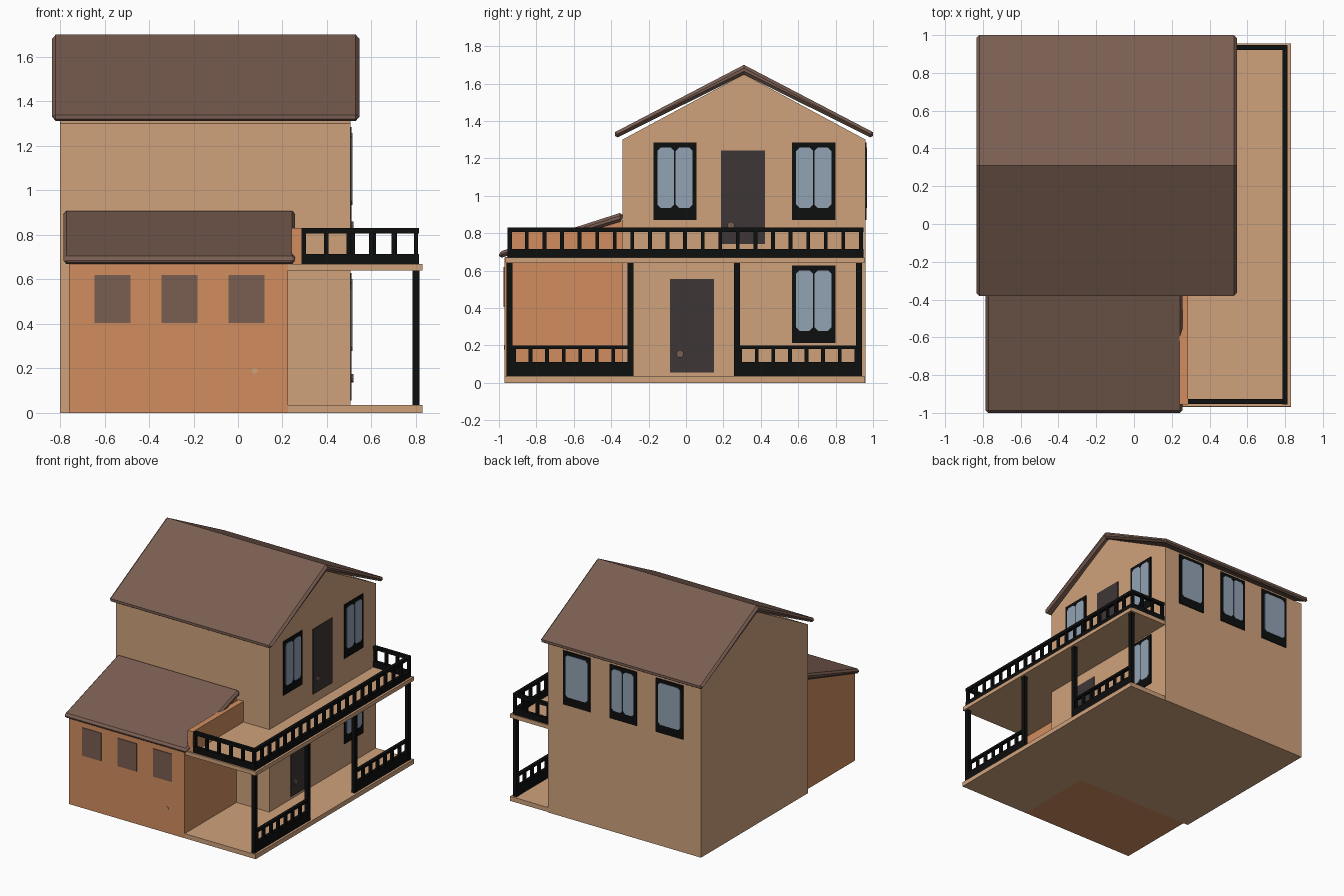
import bpy, bmesh, math

if "Cube" in bpy.data.objects:
    bpy.data.objects.remove(bpy.data.objects["Cube"])


def material(name, r, g, b):
    m = bpy.data.materials.new(name)
    lin = [(c / 255 / 12.92) if c < 10 else ((c / 255 + 0.055) / 1.055) ** 2.4 for c in (r, g, b)]
    m.diffuse_color = (*lin, 1)
    m.use_nodes = True
    m.node_tree.nodes["Principled BSDF"].inputs["Base Color"].default_value = m.diffuse_color
    return m


TAN = material("tan_plaster", 207, 162, 124)
ORANGE = material("orange_plaster", 209, 141, 96)
ROOF = material("brown_roof", 122, 94, 82)
BLACK = material("black_paint", 13, 14, 14)
GLASS = material("blue_glass", 146, 162, 180)
DOOR = material("dark_door", 62, 54, 54)


def prism(name, pts, axis, a, b, mat, bevel=0):
    """Extrude a profile along x (points are y,z) or along y (points are x,z)."""
    bm = bmesh.new()
    ends = []
    for t in (a, b):
        ends.append([bm.verts.new((t, u, z) if axis == 'x' else (u, t, z)) for u, z in pts])
    n = len(pts)
    bm.faces.new(ends[0])
    bm.faces.new(ends[1])
    for i in range(n):
        j = (i + 1) % n
        bm.faces.new((ends[0][i], ends[0][j], ends[1][j], ends[1][i]))
    bmesh.ops.recalc_face_normals(bm, faces=bm.faces[:])
    me = bpy.data.meshes.new(name)
    bm.to_mesh(me)
    bm.free()
    me.materials.append(mat)
    ob = bpy.data.objects.new(name, me)
    bpy.context.collection.objects.link(ob)
    if bevel:
        mod = ob.modifiers.new("edge_bevel", 'BEVEL')
        mod.width = bevel
        mod.limit_method = 'ANGLE'
        mod.angle_limit = math.radians(65)
    return ob


def rect(u0, u1, z0, z1):
    return [(u0, z0), (u1, z0), (u1, z1), (u0, z1)]


def rounded(u0, u1, z0, z1, c):
    return [(u0 + c, z0), (u1 - c, z0), (u1, z0 + c), (u1, z1 - c),
            (u1 - c, z1), (u0 + c, z1), (u0, z1 - c), (u0, z0 + c)]


def box(name, x0, x1, y0, y1, z0, z1, mat):
    return prism(name, rect(y0, y1, z0, z1), 'x', x0, x1, mat)


def disc(name, axis, u, z, r, a, b, mat):
    pts = [(u + r * math.cos(k * math.pi / 5), z + r * math.sin(k * math.pi / 5)) for k in range(10)]
    return prism(name, pts, axis, a, b, mat)


# Main house walls with gable, and its roof
WX, WY = 0.505, 0.96
prism("house_walls", [(-0.34, 0), (WY, 0), (WY, 1.30), (0.31, 1.65), (-0.34, 1.30)], 'x', -0.80, WX, TAN)
prism("house_roof", [(-0.38, 1.305), (-0.38, 1.34), (0.31, 1.70), (1.0, 1.34), (1.0, 1.305), (0.31, 1.648)],
      'x', -0.835, 0.545, ROOF, 0.016)

# Front annex with lean-to roof
prism("annex_walls", [(-0.97, 0), (-0.34, 0), (-0.34, 0.87), (-0.97, 0.67)], 'x', -0.76, 0.225, ORANGE)
prism("annex_roof", [(-1.0, 0.665), (-1.0, 0.70), (-0.34, 0.912), (-0.34, 0.865)], 'x', -0.785, 0.257, ROOF, 0.014)
box("balcony_parapet", 0.24, 0.285, -0.955, -0.34, 0.67, 0.83, ORANGE)
for i, x in enumerate((-0.645, -0.343, -0.043)):
    prism(f"annex_window_{i}", rect(x, x + 0.162, 0.405, 0.62), 'y', -0.975, -0.96, ROOF)
disc("annex_knob", 'y', 0.075, 0.19, 0.013, -0.974, -0.96, TAN)

# Porch floor and balcony floor
box("porch_floor", 0.225, 0.83, -0.97, 0.955, 0, 0.035, TAN)
box("balcony_floor", 0.225, 0.83, -0.965, 0.955, 0.64, 0.67, TAN)

# Porch posts
for i, y in enumerate((-0.943, -0.297, 0.273, 0.924)):
    box(f"porch_post_{i}", 0.785, 0.815, y - 0.016, y + 0.016, 0.035, 0.64, BLACK)


def railing(name, axis, u0, u1, at, zs):
    """Solid base board, balusters and top rail; zs = base, board top, rail bottom, rail top."""
    a, b = at - 0.013, at + 0.013
    prism(name + "_board", rect(u0, u1, zs[0], zs[1]), axis, a, b, BLACK)
    prism(name + "_top", rect(u0, u1, zs[2], zs[3]), axis, a, b, BLACK)
    n = round((u1 - u0) / 0.096)
    for i in range(n + 1):
        u = u0 + 0.01 + (u1 - u0 - 0.02) * i / n
        prism(f"{name}_baluster_{i}", rect(u - 0.01, u + 0.01, zs[1], zs[2]), axis, at - 0.01, at + 0.01, BLACK)


LOW, HIGH = (0.035, 0.11, 0.182, 0.20), (0.67, 0.715, 0.806, 0.83)
railing("porch_rail_front", 'x', -0.93, -0.29, 0.80, LOW)
railing("porch_rail_back", 'x', 0.28, 0.92, 0.80, LOW)
railing("balcony_rail_side", 'x', -0.955, 0.945, 0.80, HIGH)
railing("balcony_rail_front", 'y', 0.285, 0.81, -0.94, HIGH)
railing("balcony_rail_rear", 'y', WX, 0.81, 0.935, HIGH)


def window(name, axis, u, z, wall, single=False):
    """Black frame plate with one or two pale panes; u and z are the lower corner."""
    prism(name + "_frame", rect(u, u + 0.232, z, z + 0.415), axis, wall - 0.005, wall + 0.006, BLACK)
    spans = [(0.022, 0.21)] if single else [(0.022, 0.112), (0.12, 0.21)]
    for k, (p, q) in enumerate(spans):
        prism(f"{name}_pane_{k}", rounded(u + p, u + q, z + 0.065, z + 0.388, 0.018), axis,
              wall, wall + 0.009, GLASS)


# Windows on the porch side and the back
window("upper_window_a", 'x', -0.175, 0.87, WX)
window("upper_window_b", 'x', 0.567, 0.87, WX)
window("lower_window", 'x', 0.567, 0.213, WX)
for i, x in enumerate((-0.65, -0.255, 0.14)):
    window(f"back_window_{i}", 'y', x, 0.87, WY, i != 1)

# Doors with knobs
for name, y, z in (("lower_door", -0.085, 0.055), ("upper_door", 0.187, 0.742)):
    prism(name, rect(y, y + 0.235, z, z + 0.5), 'x', WX - 0.005, WX + 0.006, DOOR)
    disc(name + "_knob", 'x', y + 0.053, z + 0.1, 0.02, WX, WX + 0.015, ROOF)
